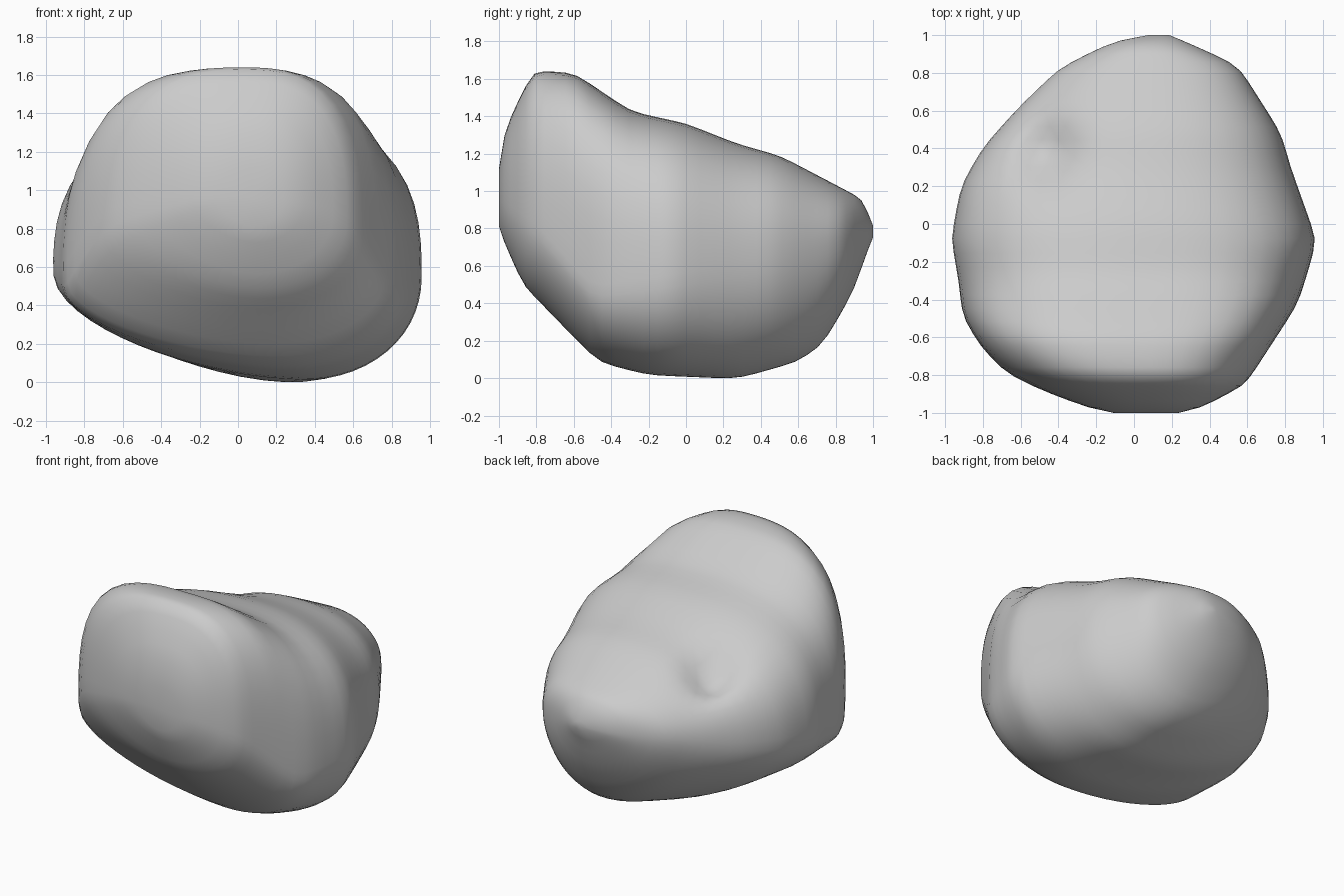
import bpy, bmesh
from math import sin, cos, pi, exp

if "Cube" in bpy.data.objects:
    bpy.data.objects.remove(bpy.data.objects["Cube"])

def lerp_table(pts, t):
    if t <= pts[0][0]:
        return pts[0][1]
    for (a, va), (b, vb) in zip(pts, pts[1:]):
        if t <= b:
            return va + (vb - va) * (t - a) / (b - a)
    return pts[-1][1]

# Outline profiles, all as (y, value)
LEFT = [(-1, -.12), (-.97, -.25), (-.88, -.49), (-.79, -.68), (-.65, -.81), (-.49, -.91),
        (-.3, -.93), (-.08, -.97), (.2, -.92), (.41, -.8), (.62, -.61), (.83, -.39), (.97, -.1), (1, .1)]
RIGHT = [(-1, .25), (-.97, .36), (-.85, .59), (-.42, .87), (-.09, .97), (.3, .83), (.48, .78),
         (.84, .55), (.97, .26), (1, .18)]
TOP = [(-1, 1.12), (-.97, 1.33), (-.82, 1.65), (-.6, 1.64), (-.29, 1.43), (0, 1.37), (.28, 1.26),
       (.5, 1.2), (.95, .96), (1, .81)]
BOTTOM = [(-1, .8), (-.87, .5), (-.77, .4), (-.47, .09), (-.2, .02), (.27, 0), (.38, .03),
          (.59, .09), (.73, .18), (.89, .46), (1, .77)]
WAIST = [(-1, .97), (-.8, .82), (-.5, .48), (-.1, .55), (.5, .65), (1, .79)]
SQUARE = [(-1, 2.3), (-.6, 3.2), (-.1, 2.8), (.5, 2.6), (1, 2.2)]

def section_point(y, ang):
    l, r = lerp_table(LEFT, y), lerp_table(RIGHT, y)
    waist = lerp_table(WAIST, y)
    c, s = cos(ang), sin(ang)
    if s >= 0:
        n, mid, height = lerp_table(SQUARE, y), .54, lerp_table(TOP, y) - waist
    else:
        n = 2.1 if c > 0 else 1.65
        mid, height = .54 + .13 * (1 - y * y), waist - lerp_table(BOTTOM, y)
    xc = l + mid * (r - l)
    half = r - xc if c > 0 else xc - l
    # point on a superellipse, sampled by direction
    k = (abs(c) ** n + abs(s) ** n) ** (-1 / n)
    x, z = xc + half * c * k, waist + height * s * k
    # pit in the sloping top
    if s > 0:
        dx, dy = x + .47, y - .38
        fade = min(1, s * 2)
        z -= fade * (.2 * exp(-(dx / .1) ** 2 - (dy / .14) ** 2)
                     + .05 * exp(-(dx * dx + dy * dy) / .12))
    return x, y, z

# Body: cross-sections lofted from front to back
RINGS, SEG = 34, 56
bm = bmesh.new()
rings = []
for i in range(RINGS + 1):
    t = i / RINGS
    y = .55 * -cos(pi * t) + .45 * (2 * t - 1)
    rings.append([bm.verts.new(section_point(y, 2 * pi * j / SEG)) for j in range(SEG)])
for a, b in zip(rings, rings[1:]):
    for j in range(SEG):
        k = (j + 1) % SEG
        bm.faces.new((a[j], a[k], b[k], b[j]))
# End caps
for ring in (rings[0], rings[-1]):
    centre = bm.verts.new(sum((v.co for v in ring), ring[0].co * 0) / SEG)
    for j in range(SEG):
        bm.faces.new((ring[j], ring[(j + 1) % SEG], centre))
# Soften the section lines slightly
for _ in range(2):
    bmesh.ops.smooth_vert(bm, verts=bm.verts[:], factor=.4, use_axis_x=True, use_axis_y=False, use_axis_z=True)
bmesh.ops.recalc_face_normals(bm, faces=bm.faces[:])
low = min(v.co.z for v in bm.verts)
for v in bm.verts:
    v.co.z -= low
mesh = bpy.data.meshes.new("boulder")
bm.to_mesh(mesh)
bm.free()
for p in mesh.polygons:
    p.use_smooth = True
boulder = bpy.data.objects.new("boulder", mesh)
bpy.context.collection.objects.link(boulder)
